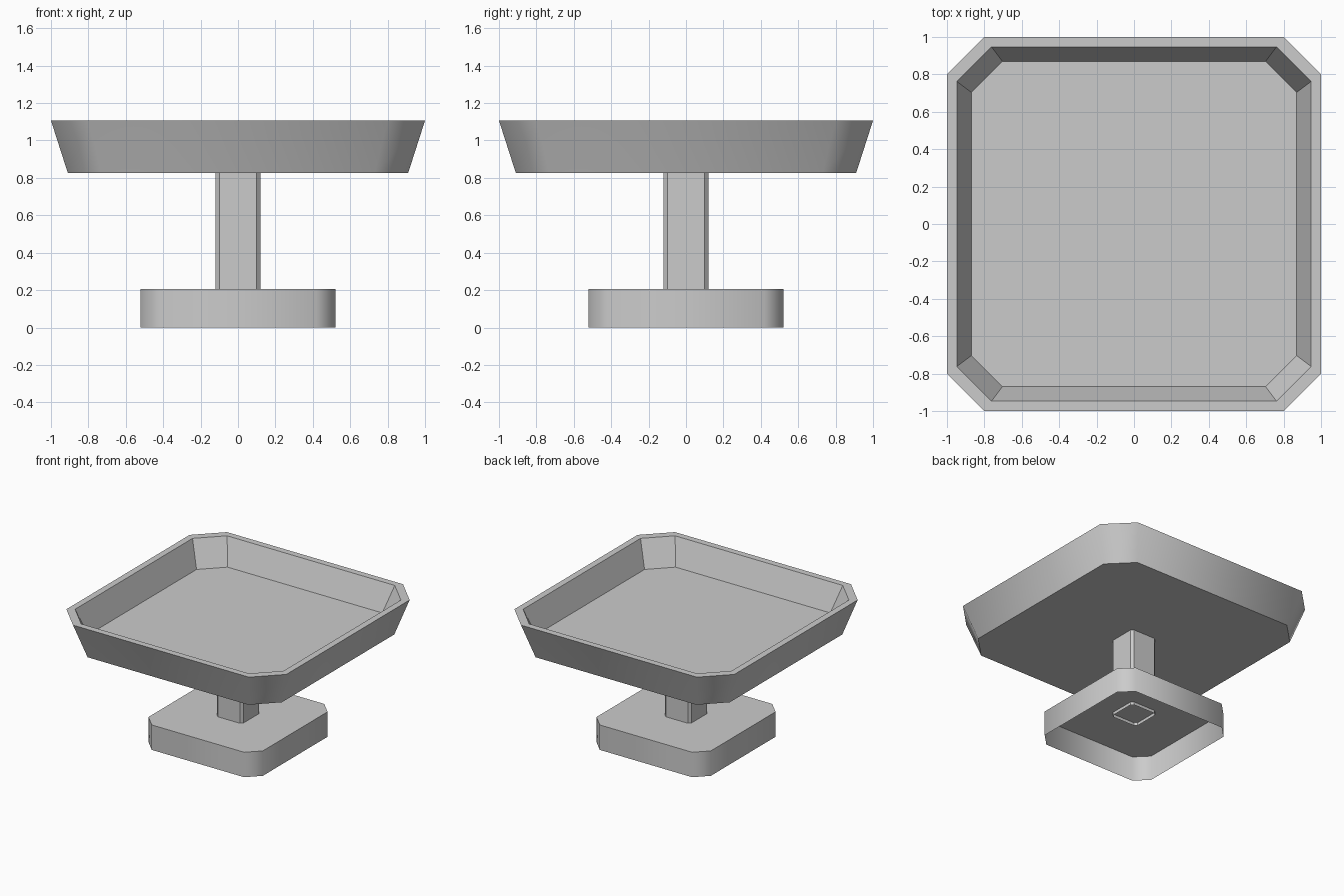
import bpy, bmesh

if "Cube" in bpy.data.objects:
    bpy.data.objects.remove(bpy.data.objects["Cube"])


def ring(bm, half, corner, z):
    """Square loop with chamfered corners."""
    h, c = half, corner
    pts = [(c, -h), (h, -c), (h, c), (c, h), (-c, h), (-h, c), (-h, -c), (-c, -h)]
    return [bm.verts.new((x, y, z)) for x, y in pts]


def loft(name, sections, cap_start=False, cap_end=False, smooth_bands=()):
    """Join a list of (half, corner, z) sections into one surface."""
    bm = bmesh.new()
    rings = [ring(bm, *s) for s in sections]
    for band, (a, b) in enumerate(zip(rings, rings[1:])):
        for i in range(8):
            j = (i + 1) % 8
            face = bm.faces.new((a[i], a[j], b[j], b[i]))
            face.smooth = band in smooth_bands
    if cap_start:
        bm.faces.new(rings[0][::-1])
    if cap_end:
        bm.faces.new(rings[-1])
    # keep rims crisp where wall meets floor or rim
    for e in bm.edges:
        if len(e.link_faces) == 2 and e.calc_face_angle(0) > 0.9:
            e.smooth = False
    mesh = bpy.data.meshes.new(name)
    bm.to_mesh(mesh)
    bm.free()
    obj = bpy.data.objects.new(name, mesh)
    bpy.context.collection.objects.link(obj)
    return obj


# base: hollow foot, open underneath
loft("base", [(0.52, 0.42, 0.0), (0.52, 0.42, 0.205)], cap_end=True, smooth_bands=(0,))

# stem: open tube poking slightly through the foot's top plate
loft("stem", [(0.12, 0.10, 0.18), (0.12, 0.10, 0.85)])

# tray: outer wall, flat rim, inner wall, floor
loft("tray", [(0.91, 0.73, 0.827), (1.0, 0.80, 1.107),
              (0.947, 0.762, 1.107), (0.869, 0.703, 0.895)],
     cap_start=True, cap_end=True, smooth_bands=(0,))
